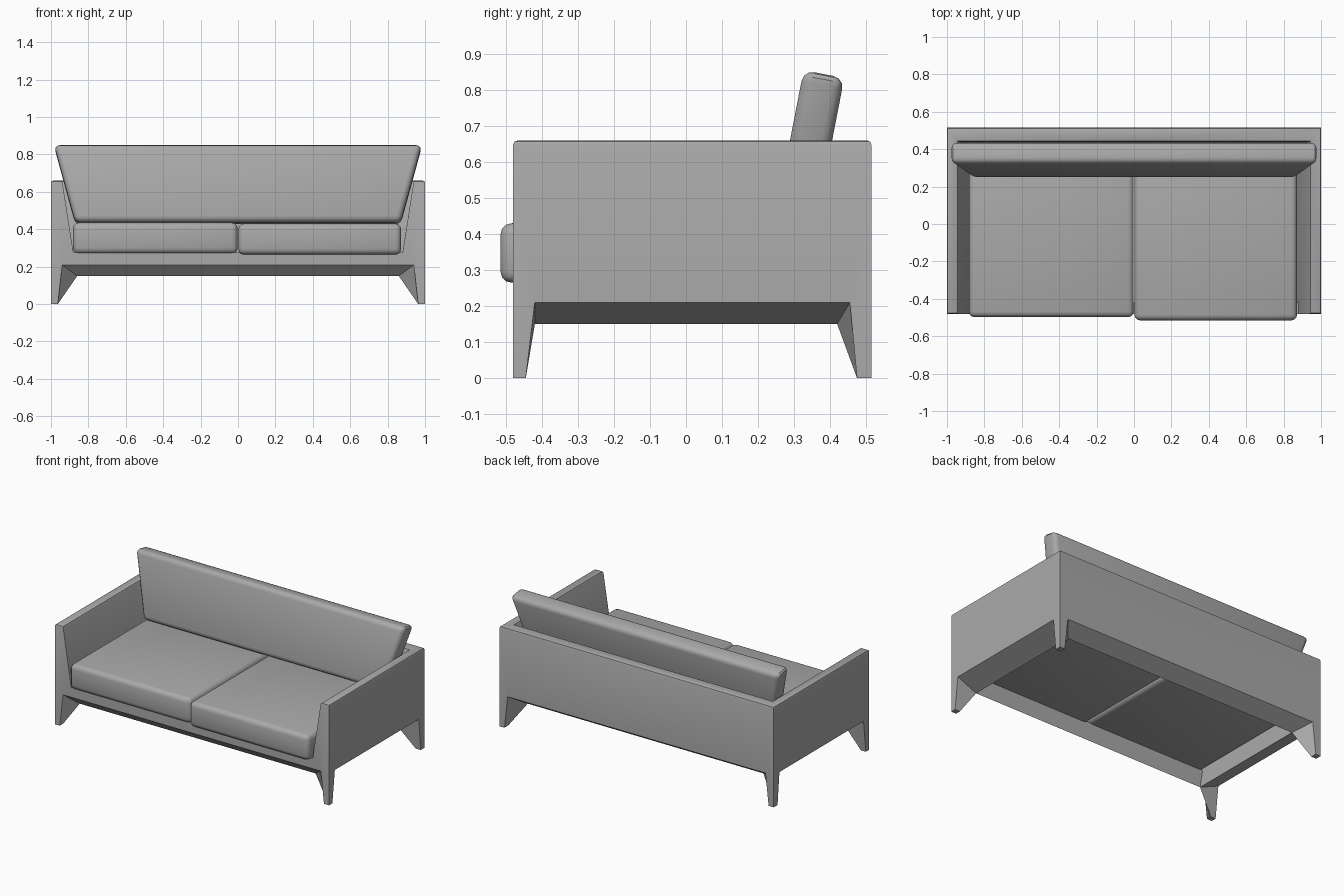
import bpy, bmesh, math
from mathutils import Matrix, Vector

old = bpy.data.objects.get("Cube")
if old:
    bpy.data.objects.remove(old, do_unlink=True)

fabric = bpy.data.materials.new("grey_fabric")
fabric.use_nodes = True
GREY = (0.4, 0.4, 0.4, 1)
fabric.diffuse_color = GREY
fabric.node_tree.nodes["Principled BSDF"].inputs["Base Color"].default_value = GREY


def make_object(name, bm):
    bmesh.ops.recalc_face_normals(bm, faces=bm.faces)
    mesh = bpy.data.meshes.new(name)
    bm.to_mesh(mesh)
    bm.free()
    mesh.materials.append(fabric)
    obj = bpy.data.objects.new(name, mesh)
    bpy.context.collection.objects.link(obj)
    bpy.ops.object.select_all(action="DESELECT")
    obj.select_set(True)
    bpy.context.view_layer.objects.active = obj
    bpy.ops.object.shade_smooth_by_angle(angle=math.radians(35))
    return obj


# Frame: named points of one half; "f" is front, "b" back, "mid" the centre line
FRONT, BACK, TOP, RAIL, HEM, UNDER = -0.48, 0.515, 0.66, 0.275, 0.21, 0.15
points = {
    "f_top": (1, FRONT, TOP), "f_top_in": (0.94, FRONT, TOP),
    "b_top": (1, BACK, TOP), "b_top_in": (0.94, 0.44, TOP),
    "mid_b_top": (0, BACK, TOP), "mid_b_top_in": (0, 0.44, TOP),
    "rail": (0.88, FRONT, RAIL), "rail_in": (0.88, -0.42, RAIL),
    "mid_rail": (0, FRONT, RAIL), "mid_rail_in": (0, -0.42, RAIL),
}
for end, y, y_foot, y_side, y_in in (("f", FRONT, -0.445, -0.42, -0.42),
                                     ("b", BACK, 0.475, 0.455, 0.42)):
    points.update({
        end + "_foot": (1, y, 0), end + "_foot_x": (0.963, y, 0),
        end + "_foot_y": (1, y_foot, 0), end + "_foot_in": (0.963, y_foot, 0),
        end + "_leg_x": (0.94, y, HEM), end + "_leg_y": (1, y_side, HEM),
        end + "_under": (0.86, y_in, UNDER),
        "mid_%s_hem" % end: (0, y, HEM), "mid_%s_under" % end: (0, y_in, UNDER),
    })
faces = [
    "f_top f_foot f_foot_y f_leg_y b_leg_y b_foot_y b_foot b_top",
    "f_top f_top_in rail mid_rail mid_f_hem f_leg_x f_foot_x f_foot",
    "b_top mid_b_top mid_b_hem b_leg_x b_foot_x b_foot",
    "f_top f_top_in b_top_in b_top",
    "b_top b_top_in mid_b_top_in mid_b_top",
    "f_top_in rail rail_in f_under b_under b_top_in",
    "b_top_in b_under mid_b_under mid_b_top_in",
    "rail rail_in mid_rail_in mid_rail",
    "rail_in f_under mid_f_under mid_rail_in",
    "f_leg_y f_under b_under b_leg_y",
]
for e in "fb":
    faces += [s.replace("@", e) for s in (
        "@_leg_x @_under mid_@_under mid_@_hem",
        "@_leg_x @_under @_foot_in @_foot_x",
        "@_leg_y @_under @_foot_in @_foot_y",
        "@_foot @_foot_x @_foot_in @_foot_y")]

bm = bmesh.new()
for side in (1, -1):
    verts = {k: bm.verts.new((side * x, y, z)) for k, (x, y, z) in points.items()}
    for names in faces:
        bm.faces.new([verts[n] for n in names.split()])
bmesh.ops.remove_doubles(bm, verts=bm.verts, dist=0.0001)
bmesh.ops.recalc_face_normals(bm, faces=bm.faces)
top_edges = [e for e in bm.edges
             if all(v.co.z > TOP - 0.01 for v in e.verts) and e.calc_face_angle(0) > 0.5]
bmesh.ops.bevel(bm, geom=top_edges, offset=0.012, segments=2, profile=0.5, affect="EDGES")
make_object("sofa_frame", bm)


def cushion(name, size, flare, radius, matrix):
    """Rounded block standing on its origin; flare widens its top."""
    bm = bmesh.new()
    bmesh.ops.create_cube(bm, size=1)
    for v in bm.verts:
        wide = size[0] + (flare if v.co.z > 0 else 0)
        v.co = Vector((v.co.x * wide, v.co.y * size[1], (v.co.z + 0.5) * size[2]))
    bmesh.ops.bevel(bm, geom=bm.edges[:], offset=radius, segments=3,
                    profile=0.5, affect="EDGES")
    bm.transform(matrix)
    return make_object(name, bm)


# Seat cushions, one sitting slightly further forward
for name, x, width, front, z in (("seat_cushion_right", -0.442, 0.88, -0.498, 0.27),
                                 ("seat_cushion_left", 0.437, 0.87, -0.515, 0.265)):
    depth = 0.42 - front
    cushion(name, (width, depth, 0.165), 0, 0.03,
            Matrix.Translation((x, front + depth / 2, z)))

# Back cushion, leaning backwards
lean = Matrix.Translation((0, 0.303, 0.432)) @ Matrix.Rotation(math.radians(-11), 4, "X")
cushion("back_cushion", (1.74, 0.115, 0.42), 0.225, 0.03, lean)
